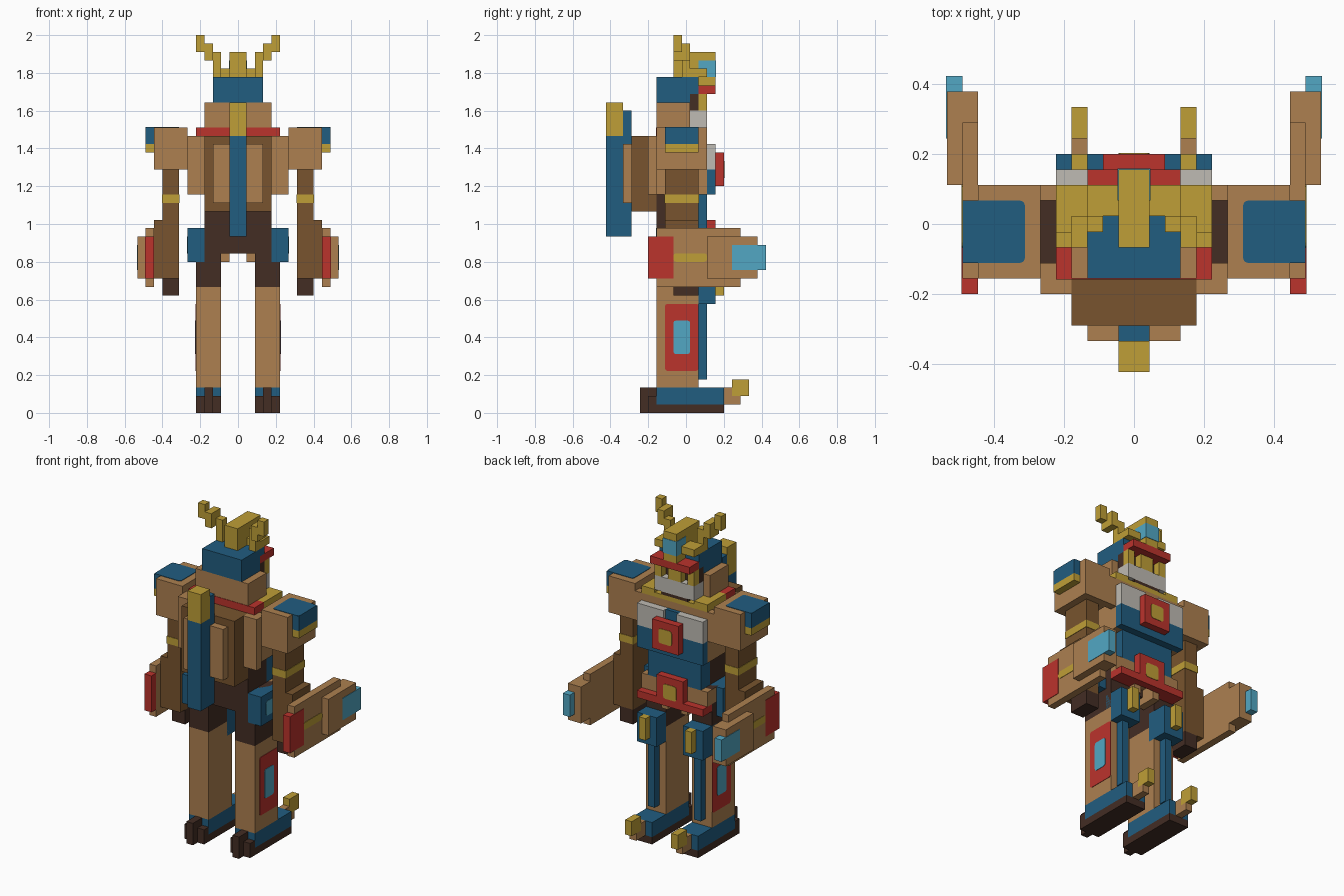
import bpy, bmesh
from mathutils import Vector

if "Cube" in bpy.data.objects:
    bpy.data.objects.remove(bpy.data.objects["Cube"])

U = 2 / 45      # one block
YC = 9.5        # block rows are counted from the -y end


def material(name, hex_code):
    lin = []
    for i in (0, 2, 4):
        c = int(hex_code[i:i + 2], 16) / 255
        lin.append(((c + 0.055) / 1.055) ** 2.4)
    m = bpy.data.materials.new(name)
    m.use_nodes = True
    m.diffuse_color = (*lin, 1)
    m.node_tree.nodes["Principled BSDF"].inputs["Base Color"].default_value = (*lin, 1)
    return m


TAN = material("tan", "AD8050")
BROWN = material("brown", "78542E")
DARK = material("dark brown", "432D24")
BLUE = material("blue", "215D80")
CYAN = material("cyan", "52A7C4")
RED = material("red", "BB332C")
GOLD = material("gold", "BF9F37")
GREY = material("light grey", "BFBBB3")


def box(name, mat, x, y, z, round_axis=None):
    """Block spanning grid ranges; round_axis rounds the edges along that axis."""
    bm = bmesh.new()
    bmesh.ops.create_cube(bm, size=1)
    lo = Vector((x[0], y[0] - YC, z[0])) * U
    hi = Vector((x[1], y[1] - YC, z[1])) * U
    for v in bm.verts:
        v.co = Vector([(a + b) / 2 + c * (b - a) for a, b, c in zip(lo, hi, v.co)])
    if round_axis is not None:
        edges = [e for e in bm.edges
                 if abs((e.verts[0].co - e.verts[1].co).normalized()[round_axis]) > 0.9]
        bmesh.ops.bevel(bm, geom=edges, offset=0.3 * U, segments=2,
                        profile=0.5, affect='EDGES')
    me = bpy.data.meshes.new(name)
    bm.to_mesh(me)
    bm.free()
    me.materials.append(mat)
    ob = bpy.data.objects.new(name, me)
    bpy.context.collection.objects.link(ob)
    return ob


def pair(name, mat, x, y, z, round_axis=None):
    """Same block on both sides of the body."""
    box("left_" + name, mat, x, y, z, round_axis)
    box("right_" + name, mat, (-x[1], -x[0]), y, z, round_axis)


T = 0.06  # thickness of painted plates

# Feet
pair("sole", DARK, (2, 5), (6, 14), (0, 1))
pair("shoe", BLUE, (2, 5), (6, 14), (1, 3))
pair("heel_spur_middle", DARK, (3, 4), (4, 6), (0, 3))
pair("heel_spur_inner", DARK, (2, 3), (5, 6), (0, 2))
pair("heel_spur_outer", DARK, (4, 5), (5, 6), (0, 2))
pair("toe_base", TAN, (3, 4), (14, 15), (1, 3))
pair("toe_stem", TAN, (3, 4), (15, 16), (1, 2))
pair("toe_tip", GOLD, (3, 4), (15, 17), (2, 4))

# Legs
pair("leg", TAN, (2, 5), (6, 11), (3, 15))
pair("leg_panel", RED, (5, 5 + T), (7, 11), (5, 13), 0)
pair("leg_panel_gem", CYAN, (5 + T, 5 + 2 * T), (8, 10), (7, 11), 0)
pair("shin_guard", BLUE, (3, 4), (11, 12), (4, 13))
pair("knee_guard", BLUE, (2, 5), (10, 13), (13, 17))
pair("knee_spike", GOLD, (3, 4), (13, 14), (14, 17))
pair("thigh", DARK, (2, 5), (6, 11), (15, 22))

# Hips and belt
box("waist", DARK, (-4, 4), (6, 10), (19, 26))
pair("hip_pad", BLUE, (4, 6), (6 - T, 10), (18, 22))
pair("hip_gem", CYAN, (6, 6 + T), (7, 9), (19, 21), 0)
box("belt", TAN, (-5, 5), (10, 12), (20, 22))
pair("belt_trim", RED, (2, 5), (11, 13), (19, 20))
pair("loin_tab", TAN, (1, 2), (9, 12), (18, 20))
box("buckle", RED, (-2, 2), (12, 13), (19, 23))
box("buckle_gem", GOLD, (-1, 1), (13, 13 + T), (20, 22), 1)

# Torso
box("belly", BLUE, (-4, 4), (10, 12), (22, 26))
box("torso", TAN, (-5, 5), (6, 12), (26, 33))
box("chest_plate", BLUE, (-5, 5), (12, 13), (26, 29))
box("chest_centre", BLUE, (-1, 1), (12, 12.5), (29, 32))
pair("chest_top_plate", GREY, (1, 5), (12, 13), (29, 32))
box("chest_badge", RED, (-2, 2), (13, 14), (27, 31))
box("chest_badge_gem", GOLD, (-1, 1), (14, 14 + T), (28, 30), 1)
box("rear_collar", RED, (-5, 5), (6 - T, 8), (33, 34))
pair("front_collar", GOLD, (3, 5), (8, 12), (33, 34))
box("throat_collar", GOLD, (-3, 3), (10, 12), (33, 33.6))

# Backpack and scabbard
box("backpack", BROWN, (-4, 4), (3, 6), (24, 33))
box("backpack_panel", TAN, (-3, 3), (2, 3), (25, 32))
pair("back_plate", TAN, (4, 6), (5, 6), (26, 33))
box("scabbard", BLUE, (-1, 1), (0, 2), (21, 33))
box("scabbard_spine", BLUE, (-1, 1), (2, 3), (21, 36))
box("scabbard_hilt", GOLD, (-1, 1), (0, 2), (33, 37))

# Shoulders
pair("shoulder_joint", DARK, (5, 6), (7, 11), (30, 32))
pair("shoulder_rear_strap", TAN, (5, 6), (6, 7), (29, 33))
pair("shoulder_front_strap", TAN, (5, 6), (11, 12), (29, 33))
pair("shoulder", TAN, (6, 10), (6, 12), (29, 34))
pair("shoulder_pad", BLUE, (10, 11), (7, 11), (32, 34))
pair("shoulder_top_paint", BLUE, (7, 11), (7, 11), (34, 34 + T), 2)
pair("shoulder_trim", GOLD, (10, 11), (7, 11), (31, 32))

# Arms
pair("upper_arm", BROWN, (7, 9), (7, 11), (23, 29))
pair("arm_band", GOLD, (7 - T, 9 + T), (7 - T, 11 + T), (25, 26))
pair("lower_arm", BROWN, (7, 10), (7, 11), (16, 23))
pair("hand", DARK, (7, 9), (8, 11), (14, 16))

# Forearm gauntlets
pair("gauntlet", TAN, (10, 11), (6, 16), (15, 22))
pair("gauntlet_end", RED, (10, 11 + T), (5, 8), (16, 21))
pair("gauntlet_stripe", GOLD, (11, 11 + T), (8, 12), (18, 19), 0)
pair("gauntlet_barrel", TAN, (10, 12), (12, 18), (16, 21))
pair("gauntlet_gem", CYAN, (11, 12 + T), (15, 19), (17, 20))

# Head
box("hood", TAN, (-4, 4), (6, 10), (33, 37))
box("helmet", BLUE, (-3, 3), (6, 11), (37.99, 40))
box("helmet_rear", BLUE, (-3, 3), (6, 10), (37, 38))
box("face", DARK, (-3, 3), (10, 11), (36, 38))
box("nose_guard", GOLD, (-1, 1), (11, 12), (36, 38))
pair("cheek_guard", GOLD, (2, 3), (11, 12), (36, 38))
box("jaw", GREY, (-3, 3), (10, 12), (34, 36))
box("mouth", DARK, (-2, 2), (10, 12), (33.6, 34))
box("brim", RED, (-3, 3), (10, 13), (38, 39))

# Crest and antlers
box("crest_base", GOLD, (-1, 1), (11, 13), (39, 40))
box("crest", GOLD, (-1, 1), (8, 13), (40, 43))
box("crest_gem", CYAN, (-1 - T, 1 + T), (11, 13 + T), (40, 42))
pair("antler_root", GOLD, (1, 3), (10, 12), (40, 41))
pair("antler_stem", GOLD, (2, 3), (9, 10), (40, 43))
pair("antler_branch", GOLD, (3, 4), (8, 10), (42, 44))
pair("antler_tip", GOLD, (4, 5), (8, 9), (43, 45))
